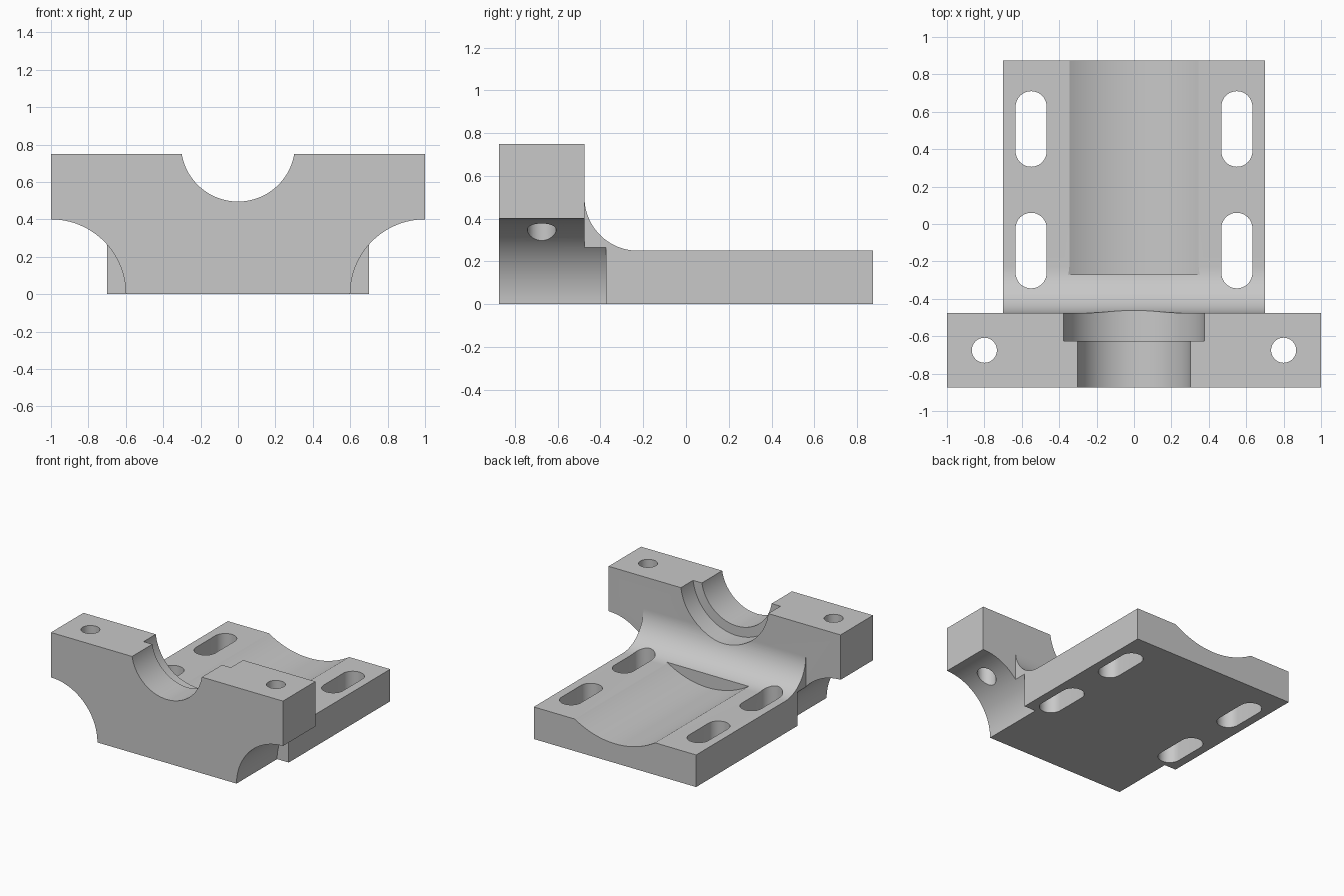
import bpy
import bmesh
import math
from mathutils import Matrix

cube = bpy.data.objects.get("Cube")
if cube:
    bpy.data.objects.remove(cube, do_unlink=True)

grey = bpy.data.materials.new("machined grey")
grey.use_nodes = True
COLOUR = (0.58, 0.58, 0.58, 1)
grey.diffuse_color = COLOUR
grey.node_tree.nodes["Principled BSDF"].inputs["Base Color"].default_value = COLOUR

ALONG_Z = Matrix.Identity(4)
ALONG_Y = Matrix(((1, 0, 0, 0), (0, 0, 1, 0), (0, 1, 0, 0), (0, 0, 0, 1)))
ALONG_X = Matrix(((0, 0, 1, 0), (1, 0, 0, 0), (0, 1, 0, 0), (0, 0, 0, 1)))


def prism(name, outline, low, high, axis):
    """Extrude a 2D outline from low to high along an axis."""
    bm = bmesh.new()
    face = bm.faces.new([bm.verts.new((u, v, low)) for u, v in outline])
    made = bmesh.ops.extrude_face_region(bm, geom=[face])["geom"]
    bmesh.ops.translate(bm, vec=(0, 0, high - low),
                        verts=[g for g in made if isinstance(g, bmesh.types.BMVert)])
    bm.transform(axis)
    bm.normal_update()
    bmesh.ops.recalc_face_normals(bm, faces=bm.faces)
    if bm.calc_volume(signed=True) < 0:
        bmesh.ops.reverse_faces(bm, faces=bm.faces)
    mesh = bpy.data.meshes.new(name)
    bm.to_mesh(mesh)
    bm.free()
    mesh.materials.append(grey)
    obj = bpy.data.objects.new(name, mesh)
    bpy.context.collection.objects.link(obj)
    return obj


def arc(u, v, r, start, end, steps):
    angles = [math.radians(start + (end - start) * i / steps) for i in range(steps + 1)]
    return [(u + r * math.cos(a), v + r * math.sin(a)) for a in angles]


def circle(u, v, r, steps):
    return arc(u, v, r, 0, 360, steps)[:-1]


def boolean(target, tool, operation):
    mod = target.modifiers.new(tool.name, "BOOLEAN")
    mod.object = tool
    mod.operation = operation
    mod.solver = "EXACT"
    bpy.context.view_layer.objects.active = target
    bpy.ops.object.modifier_apply(modifier=mod.name)
    bpy.data.objects.remove(tool, do_unlink=True)


FRONT, BACK, PLATE_BACK = -0.875, 0.875, -0.475
AXIS_Z = 0.8

# Base slab with a concave fillet rising to the upright
side = [(-0.6, 0), (BACK, 0), (BACK, 0.25)]
side += arc(-0.225, 0.5, 0.25, 270, 180, 32)
side += [(-0.6, 0.5)]
bracket = prism("bearing_bracket", side, -0.7, 0.7, ALONG_X)

# Upright bearing plate
plate = prism("upright_plate", [(-1, 0), (1, 0), (1, 0.75), (-1, 0.75)],
              FRONT, PLATE_BACK, ALONG_Y)
boolean(bracket, plate, "UNION")

# Bore, counterbore and shallow trough share one axis
for name, radius, low, high in (("bore", 0.305, -1, -0.5),
                                ("counterbore", 0.38, -0.625, -0.3),
                                ("trough", 0.65, -0.27, 1)):
    cutter = prism(name, circle(0, AXIS_Z, radius, 128), low, high, ALONG_Y)
    boolean(bracket, cutter, "DIFFERENCE")

# Rounded undercuts, bolt holes and adjustment slots on both sides
for s in (-1, 1):
    boolean(bracket, prism("undercut", circle(s, 0, 0.4, 128), -1, -0.375, ALONG_Y),
            "DIFFERENCE")
    boolean(bracket, prism("bolt_hole", circle(s * 0.8, -0.675, 0.067, 48), -1, 1, ALONG_Z),
            "DIFFERENCE")
    for y in (-0.142, 0.508):
        x, r, half = s * 0.55, 0.083, 0.119
        slot = arc(x, y + half, r, 0, 180, 24) + arc(x, y - half, r, 180, 360, 24)
        boolean(bracket, prism("slot", slot, -1, 1, ALONG_Z), "DIFFERENCE")

# Smooth curved walls, crisp edges
bpy.ops.object.select_all(action="DESELECT")
bracket.select_set(True)
bpy.context.view_layer.objects.active = bracket
bpy.ops.object.shade_smooth_by_angle(angle=math.radians(20))
